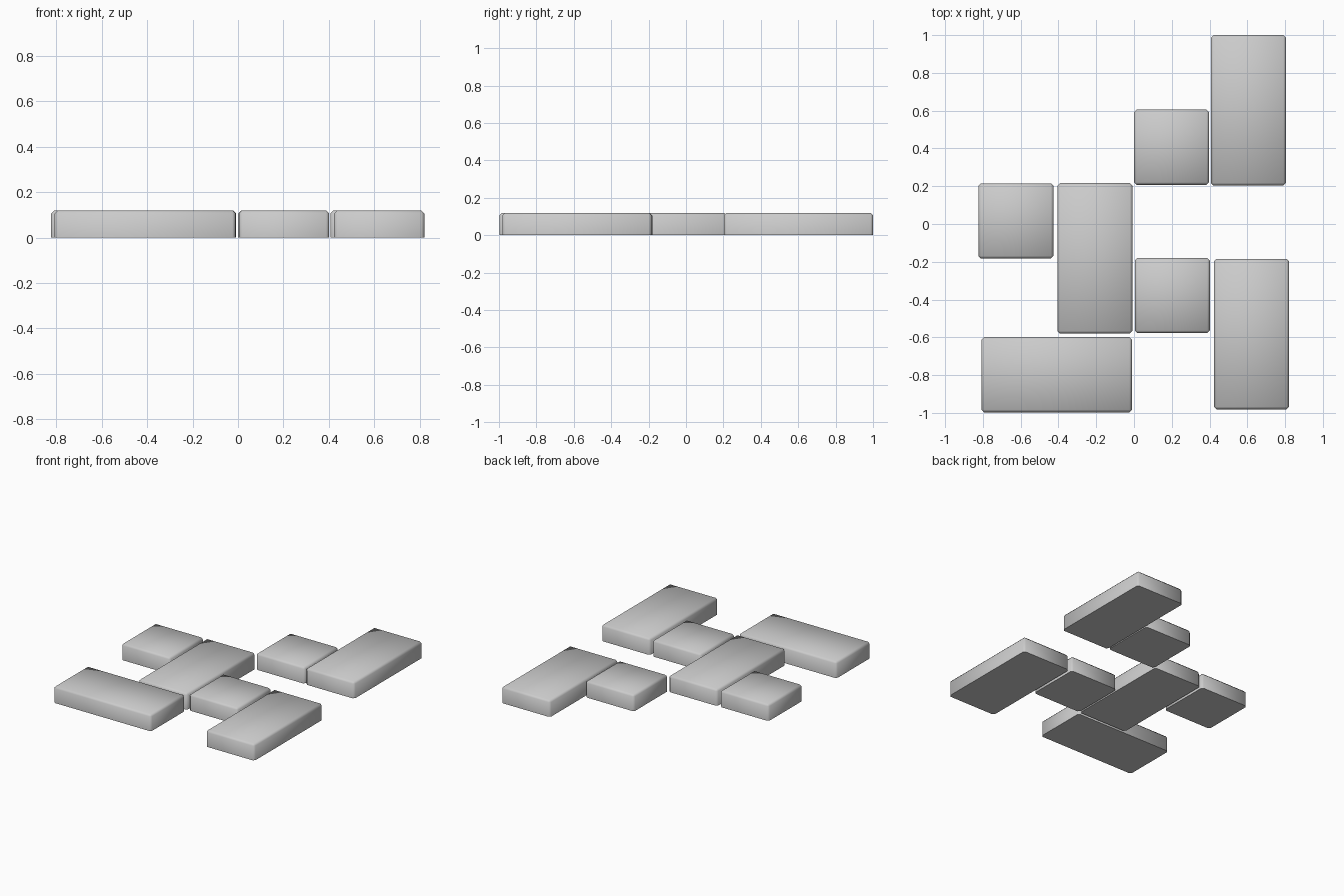
import bpy, bmesh, math

if "Cube" in bpy.data.objects:
    bpy.data.objects.remove(bpy.data.objects["Cube"])

HEIGHT = 0.12
CHAMFER = 0.014


def paver(name, cx, cy, w, d):
    """Slab with chamfered top rim and upright corners, crisp flat underside."""
    bm = bmesh.new()
    bmesh.ops.create_cube(bm, size=1)
    for v in bm.verts:
        v.co.x *= w
        v.co.y *= d
        v.co.z = (v.co.z + 0.5) * HEIGHT
    edges = [e for e in bm.edges if max(v.co.z for v in e.verts) > HEIGHT / 2]
    bmesh.ops.bevel(bm, geom=edges, offset=CHAMFER, segments=1,
                    affect='EDGES', profile=0.5)
    bmesh.ops.recalc_face_normals(bm, faces=bm.faces)
    mesh = bpy.data.meshes.new(name)
    bm.to_mesh(mesh)
    bm.free()
    obj = bpy.data.objects.new(name, mesh)
    obj.location = (cx, cy, 0)
    bpy.context.collection.objects.link(obj)
    # soft chamfers, sharp bottom rim
    bpy.ops.object.select_all(action='DESELECT')
    obj.select_set(True)
    bpy.context.view_layer.objects.active = obj
    bpy.ops.object.shade_smooth_by_angle(angle=math.radians(60))


S, L = 0.398, 0.797  # short and long side of a paver

# square pavers
for i, (x, y) in enumerate([(0.199, 0.406), (-0.625, 0.016), (0.203, -0.379)]):
    paver(f"square_paver_{i + 1}", x, y, S, S)

# long pavers running front to back
for i, (x, y) in enumerate([(0.606, 0.602), (-0.207, -0.182), (0.622, -0.583)]):
    paver(f"long_paver_{i + 1}", x, y, S, L)

# long paver running left to right
paver("cross_paver", -0.409, -0.798, L, S)
